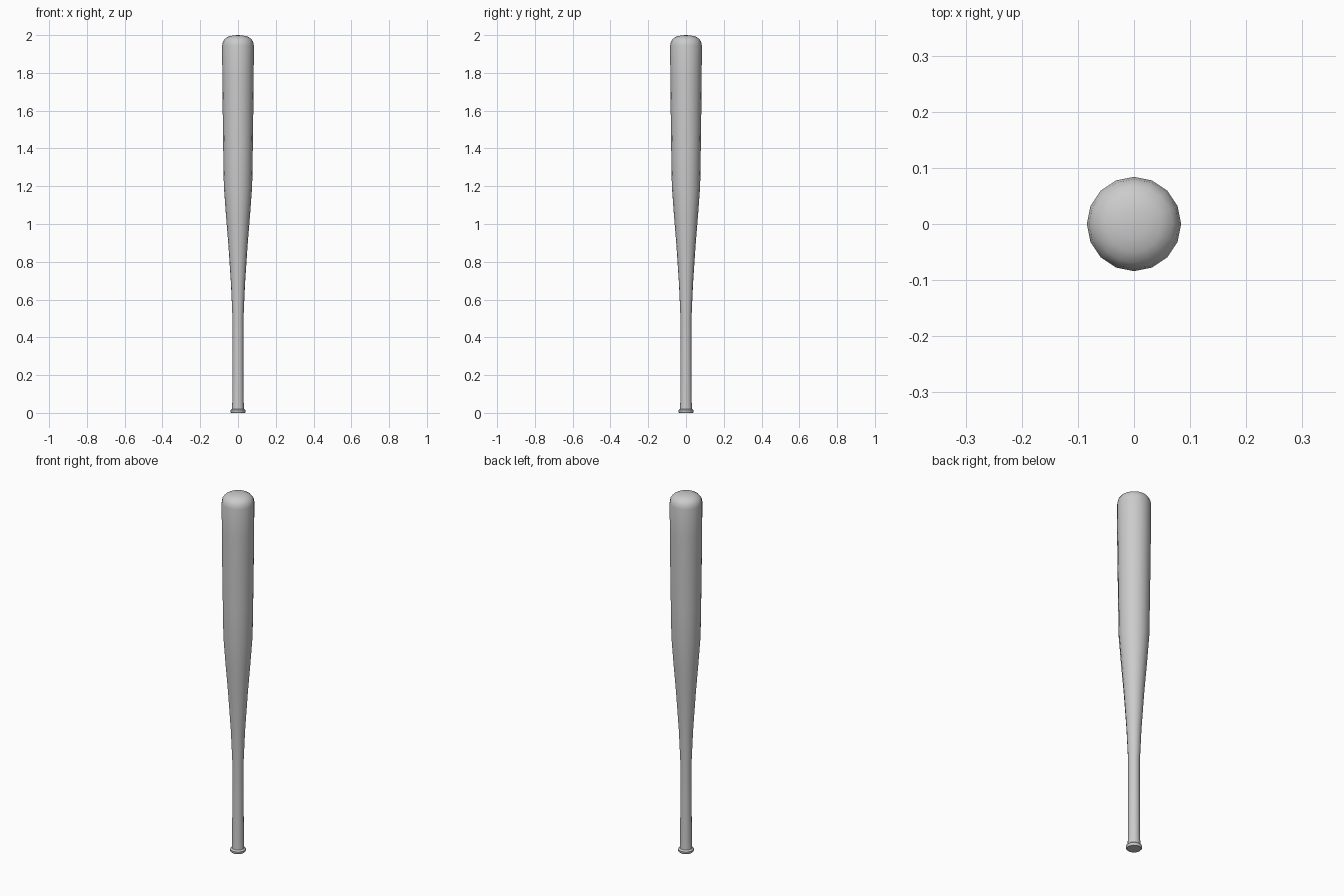
import bpy, bmesh, math

cube = bpy.data.objects.get("Cube")
if cube:
    bpy.data.objects.remove(cube, do_unlink=True)

SIDES = 16

grey = bpy.data.materials.new("light grey")
grey.use_nodes = True
colour = (0.6, 0.6, 0.6, 1.0)
grey.diffuse_color = colour
grey.node_tree.nodes["Principled BSDF"].inputs["Base Color"].default_value = colour


def lathe(name, profile):
    """Revolve (radius, z) points around z; zero radius closes to a tip."""
    bm = bmesh.new()
    rings = []
    for r, z in profile:
        if r == 0:
            rings.append([bm.verts.new((0, 0, z))] * SIDES)
        else:
            rings.append([bm.verts.new((r * math.cos(math.tau * i / SIDES),
                                        r * math.sin(math.tau * i / SIDES), z))
                          for i in range(SIDES)])
    for low, high in zip(rings, rings[1:]):
        for i in range(SIDES):
            j = (i + 1) % SIDES
            corners = dict.fromkeys((low[i], low[j], high[j], high[i]))
            bm.faces.new(list(corners))
    bmesh.ops.recalc_face_normals(bm, faces=bm.faces)
    mesh = bpy.data.meshes.new(name)
    bm.to_mesh(mesh)
    bm.free()
    mesh.materials.append(grey)
    obj = bpy.data.objects.new(name, mesh)
    bpy.context.collection.objects.link(obj)
    bpy.ops.object.select_all(action='DESELECT')
    obj.select_set(True)
    bpy.context.view_layer.objects.active = obj
    bpy.ops.object.shade_smooth_by_angle(angle=math.radians(40))
    return obj


# Bat: knob, flared handle, tapering neck, barrel and domed tip
lathe("bat", [
    (0, 0), (0.036, 0), (0.040, 0.005), (0.040, 0.014), (0.032, 0.021),
    (0.030, 0.06), (0.029, 0.34), (0.029, 0.50),
    (0.037, 0.68), (0.051, 0.89), (0.064, 1.05), (0.075, 1.20),
    (0.078, 1.38), (0.081, 1.60), (0.083, 1.78), (0.084, 1.945),
    (0.080, 1.966), (0.069, 1.982), (0.050, 1.993), (0.026, 1.998), (0, 2.0),
])
